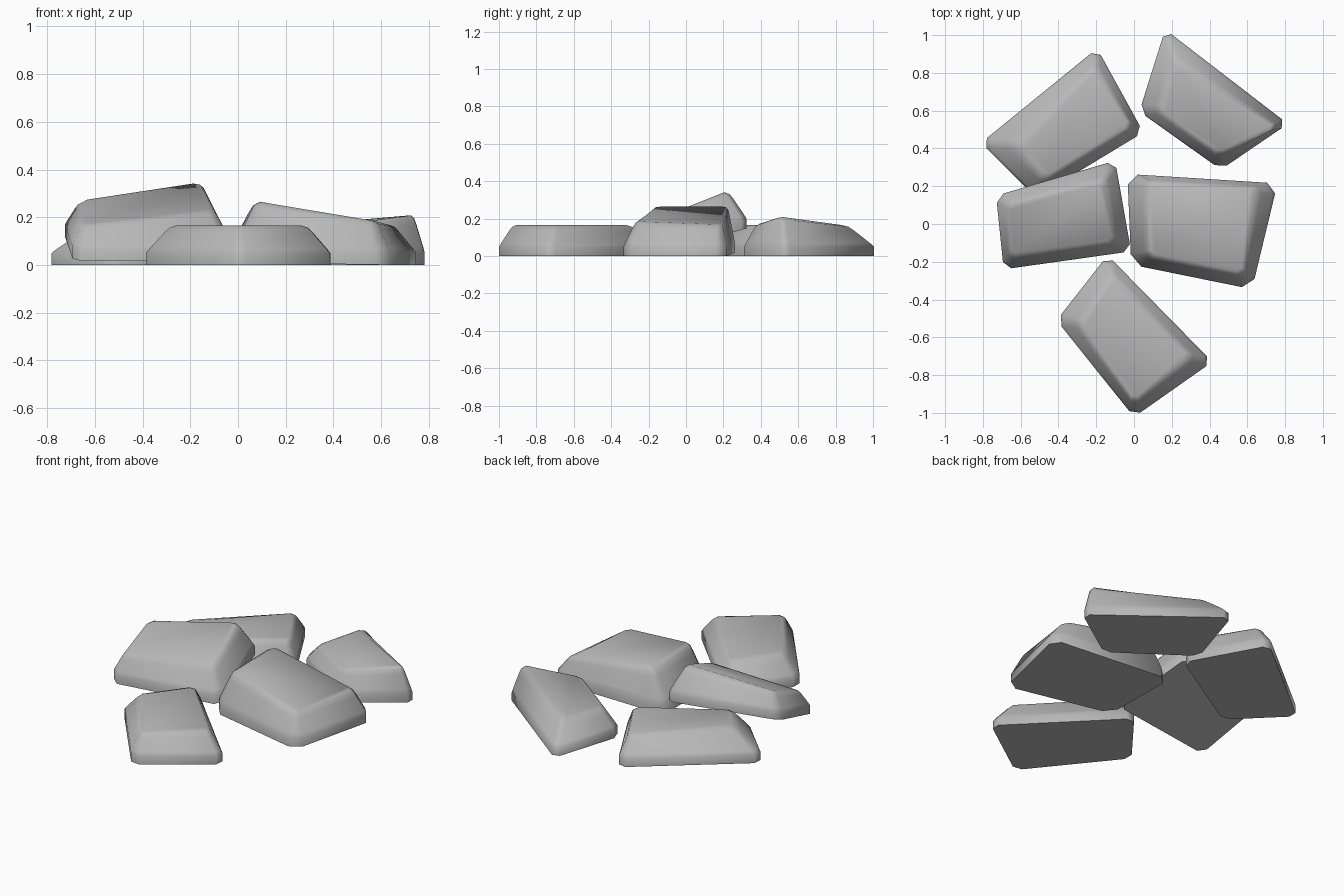
import bpy, bmesh
from math import radians
from mathutils import Vector

if "Cube" in bpy.data.objects:
    bpy.data.objects.remove(bpy.data.objects["Cube"])

# Dark grey shared by all stones
grey = bpy.data.materials.new("dark_grey")
grey.diffuse_color = (0.48, 0.48, 0.48, 1)
grey.use_nodes = True
grey.node_tree.nodes["Principled BSDF"].inputs["Base Color"].default_value = grey.diffuse_color


def cut_corners(quad, d):
    """Replace each corner with two points, giving an 8-sided outline."""
    pts = [Vector(p) for p in quad]
    out = []
    for i, p in enumerate(pts):
        for q in (pts[i - 1], pts[(i + 1) % len(pts)]):
            out.append(p + (q - p).normalized() * d)
    return out


def stone(name, base, top, cut=0.04):
    """Loft a worn stone slab: upright rim, sloping sides, rounded top edge."""
    low = cut_corners(base, cut)
    high = cut_corners(top, 0.025)
    rings = [low]
    for xy, t in ((0, 0), (0.13, 0.17), (0.65, 0.76), (0.82, 0.92), (1.06, 1.0)):
        ring = []
        for a, b in zip(low, high):
            p = a.lerp(b, xy)
            rim = a.z + 0.05
            p.z = rim + (b.z - rim) * t
            ring.append(p)
        rings.append(ring)
    bm = bmesh.new()
    loops = [[bm.verts.new(p) for p in r] for r in rings]
    n = len(low)
    for r0, r1 in zip(loops, loops[1:]):
        for i in range(n):
            j = (i + 1) % n
            bm.faces.new((r0[i], r0[j], r1[j], r1[i]))
    bm.faces.new(loops[-1])
    bm.faces.new(loops[0][::-1])
    bmesh.ops.recalc_face_normals(bm, faces=bm.faces)
    me = bpy.data.meshes.new(name)
    bm.to_mesh(me)
    bm.free()
    me.materials.append(grey)
    ob = bpy.data.objects.new(name, me)
    bpy.context.collection.objects.link(ob)
    bpy.ops.object.select_all(action='DESELECT')
    ob.select_set(True)
    bpy.context.view_layer.objects.active = ob
    bpy.ops.object.shade_smooth_by_angle(angle=radians(60))


# Three stones lying flat on the ground
stone("front_stone",
      [(-0.41, -0.51, 0), (0, -1.022, 0), (0.415, -0.73, 0), (-0.14, -0.165, 0)],
      [(-0.28, -0.53, .165), (0, -0.93, .165), (0.29, -0.7, .165), (-0.1, -0.29, .165)])
stone("back_left_stone",
      [(-0.81, 0.43, 0), (-0.52, 0.14, 0), (0.05, 0.485, 0), (-0.195, 0.93, 0)],
      [(-0.6, 0.42, .165), (-0.47, 0.25, .165), (-0.02, 0.52, .165), (-0.2, 0.82, .165)])
stone("back_right_stone",
      [(0.028, 0.595, 0), (0.46, 0.288, 0), (0.815, 0.53, 0), (0.165, 1.03, 0)],
      [(0.14, 0.60, .148), (0.45, 0.38, .17), (0.75, 0.51, .21), (0.23, 0.85, .165)])

# Right stone, a wedge that is thicker at its inner end
stone("right_stone",
      [(-0.035, 0.265, .02), (-0.015, -0.215, .01), (0.625, -0.345, 0), (0.76, 0.215, 0)],
      [(0.085, 0.22, .265), (0.085, -0.16, .265), (0.57, -0.26, .185), (0.64, 0.19, .168)],
      0.055)

# Left stone, leaning back onto its neighbour
stone("left_stone",
      [(-0.73, 0.15, .13), (-0.69, -0.24, .015), (-0.015, -0.145, .02), (-0.1, 0.335, .15)],
      [(-0.66, 0.10, .27), (-0.65, -0.16, .17), (-0.11, -0.09, .225), (-0.16, 0.22, .345)])
